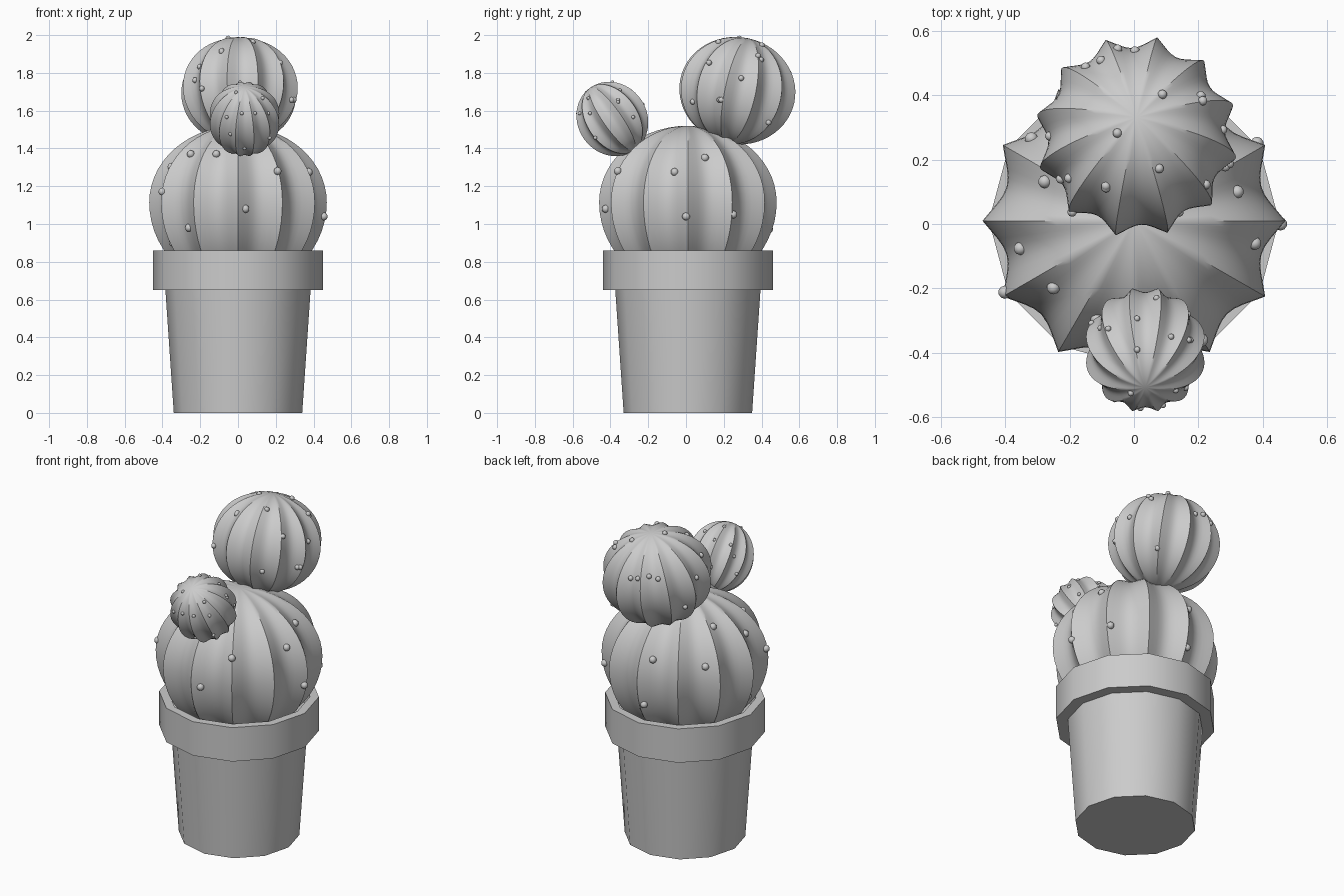
import bpy, bmesh, math
from mathutils import Vector, Matrix
from mathutils.bvhtree import BVHTree

if "Cube" in bpy.data.objects:
    bpy.data.objects.remove(bpy.data.objects["Cube"])


def finish(bm, name, angle):
    bmesh.ops.recalc_face_normals(bm, faces=bm.faces)
    me = bpy.data.meshes.new(name)
    bm.to_mesh(me)
    bm.free()
    ob = bpy.data.objects.new(name, me)
    bpy.context.collection.objects.link(ob)
    bpy.context.view_layer.objects.active = ob
    ob.select_set(True)
    bpy.ops.object.shade_smooth_by_angle(angle=math.radians(angle))
    ob.select_set(False)
    return ob


def revolve(bm, profile, n, scale=lambda a: 1.0):
    """Spin (radius, z) points; radius 0 makes a pole."""
    rings = []
    for r, z in profile:
        if r < 1e-5:
            rings.append([bm.verts.new((0, 0, z))] * n)
            continue
        ring = []
        for i in range(n):
            a = 2 * math.pi * i / n
            k = r * scale(a)
            ring.append(bm.verts.new((k * math.cos(a), k * math.sin(a), z)))
        rings.append(ring)
    for lo, hi in zip(rings, rings[1:]):
        for i in range(n):
            j = (i + 1) % n
            vs = list(dict.fromkeys((lo[i], lo[j], hi[j], hi[i])))
            if len(vs) > 2:
                bm.faces.new(vs)


def lathe(name, profile):
    bm = bmesh.new()
    revolve(bm, profile, 12)
    bmesh.ops.translate(bm, verts=bm.verts, vec=(0, 0.01, 0))
    finish(bm, name, 35)


# Camera axes (right, up, towards viewer) used to place the spine bumps
def view(az, el):
    a, e = math.radians(az), math.radians(el)
    d = Vector((math.cos(a) * math.cos(e), math.sin(a) * math.cos(e), math.sin(e)))
    right = Vector((-math.sin(a), math.cos(a), 0))
    return right, d.cross(right), d


VIEWS = {"front": view(-90, 0), "right": view(0, 0), "top": view(-90, 90),
         "back_left": view(135, 24)}


def cactus(name, centre, R, top, bottom, depth, phase, tilt, bump, spots):
    # Ribbed ball with sharp ridges and soft valleys
    bm = bmesh.new()
    prof = []
    for i in range(29):
        t = -math.pi / 2 + math.pi * i / 28
        prof.append((R * math.cos(t), math.sin(t) * (top if t > 0 else bottom)))
    prof[0], prof[-1] = (0, -bottom), (0, top)
    revolve(bm, prof, 96, lambda a: 1 - depth * abs(math.sin(6 * a)))
    c = Vector(centre)
    bm.transform(Matrix.Translation(c) @ Matrix.Rotation(math.radians(tilt), 4, 'X')
                 @ Matrix.Rotation(math.radians(phase), 4, 'Z'))
    bmesh.ops.recalc_face_normals(bm, faces=bm.faces)
    tree = BVHTree.FromBMesh(bm)
    finish(bm, name, 40)
    # Spine bumps projected onto the ball
    bb = bmesh.new()
    for key, pts in spots.items():
        right, up, d = VIEWS[key]
        for u, v in pts:
            hit = tree.ray_cast(c + right * u + up * v + d * 2, -d)[0]
            if hit:
                bmesh.ops.create_uvsphere(bb, u_segments=10, v_segments=7, radius=bump,
                                          matrix=Matrix.Translation(hit))
    finish(bb, name + "_spines", 60)


# Twelve-sided pot, rim collar and soil
lathe("pot", [(0, 0), (0.34, 0), (0.385, 0.66), (0, 0.66)])
lathe("pot_rim", [(0.37, 0.65), (0.45, 0.65), (0.45, 0.86), (0.40, 0.86), (0.37, 0.65)])
lathe("soil", [(0, 0.77), (0.39, 0.77)])

# Main cactus body
cactus("cactus_body", (0, 0.01, 1.115), 0.47, 0.405, 0.46, 0.13, 0, 0, 0.021, {
    "front": [(-.25, .255), (-.115, .255), (.21, .165), (.04, -.035), (-.26, -.135)],
    "right": [(-.07, .16), (.09, .235), (-.01, -.075), (.24, -.065)],
    "back_left": [(.11, .15), (-.24, -.01), (.045, -.07), (-.29, -.26), (.33, -.26),
                  (.31, .095), (.44, 0)]})

# Upper ball, leaning back
cactus("cactus_upper", (0.008, 0.272, 1.707), 0.315, 0.282, 0.285, 0.13, 18, -12, 0.015, {
    "front": [(-.095, .21), (-.2, .01), (.275, -.05)],
    "top": [(-.06, .01), (.08, .13), (.205, .11), (-.21, -.13), (-.095, -.16),
            (.07, -.1), (.215, -.15), (-.11, .235), (-.005, .265)],
    "right": [(.02, .065), (-.085, -.05), (.165, -.17), (-.235, -.06)],
    "back_left": [(-.23, .17), (.26, .02), (-.15, -.01), (-.04, -.02), (.19, -.03),
                  (.12, -.19)]})

# Small offshoot, leaning forward
cactus("cactus_offshoot", (0.035, -0.39, 1.556), 0.19, 0.203, 0.203, 0.13, 15, 35, 0.01, {
    "front": [(-.015, .03), (.055, .03), (-.095, .01), (-.075, -.08), (-.045, .14),
              (.095, .11), (0, -.155), (.125, .03)],
    "top": [(-.025, 0), (.08, .04), (.14, .03), (-.115, .065), (.035, .16)],
    "right": [(.03, .1), (.11, .01), (-.09, -.1)],
    "back_left": [(.05, 0), (.06, -.1), (-.05, .1)]})
